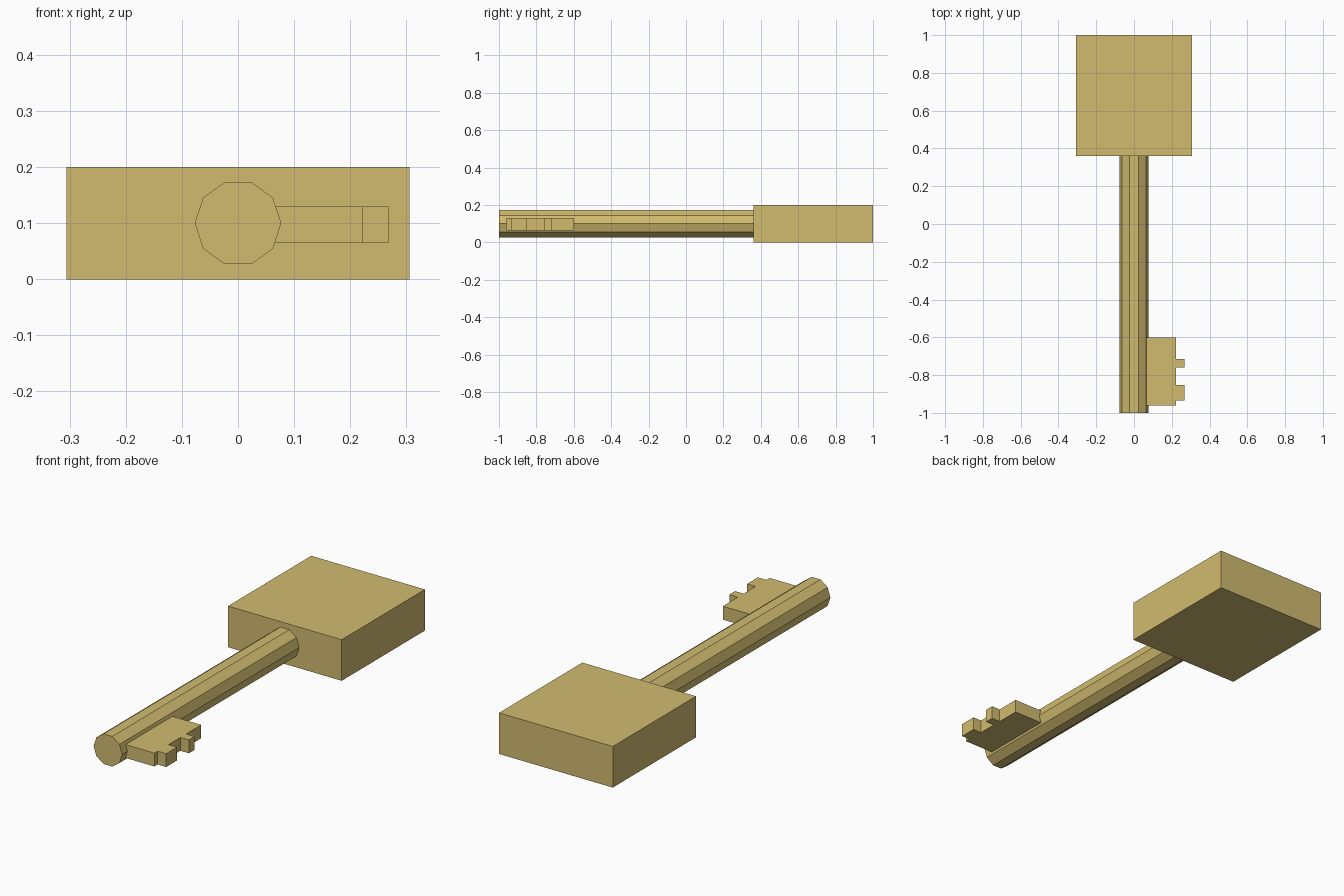
import bpy, bmesh, math

if "Cube" in bpy.data.objects:
    bpy.data.objects.remove(bpy.data.objects["Cube"])

gold = bpy.data.materials.new("old_gold")
gold.diffuse_color = (0.64, 0.50, 0.16, 1)
gold.use_nodes = True
gold.node_tree.nodes["Principled BSDF"].inputs["Base Color"].default_value = gold.diffuse_color


def extrude(name, points, direction):
    """Solid made from one flat outline pushed along a direction."""
    bm = bmesh.new()
    face = bm.faces.new([bm.verts.new(p) for p in points])
    result = bmesh.ops.extrude_face_region(bm, geom=[face], use_keep_orig=True)
    verts = [g for g in result["geom"] if isinstance(g, bmesh.types.BMVert)]
    bmesh.ops.translate(bm, verts=verts, vec=direction)
    bmesh.ops.recalc_face_normals(bm, faces=bm.faces)
    mesh = bpy.data.meshes.new(name)
    bm.to_mesh(mesh)
    bm.free()
    mesh.materials.append(gold)
    obj = bpy.data.objects.new(name, mesh)
    bpy.context.collection.objects.link(obj)
    return obj


# Square handle block
W = 0.306
extrude("key_handle", [(-W, 0.36, 0), (W, 0.36, 0), (W, 1, 0), (-W, 1, 0)], (0, 0, 0.2))

# Ten-sided shaft
R = 0.077
ring = [(R * math.cos(i * math.tau / 10), -1, 0.1 + R * math.sin(i * math.tau / 10))
        for i in range(10)]
extrude("key_shaft", ring, (0, 1.36, 0))

# Bit plate with two teeth
inner, edge, tip = 0.05, 0.222, 0.268
outline = [(inner, -0.96), (edge, -0.96)]
for y0, y1 in ((-0.935, -0.852), (-0.76, -0.716)):
    outline += [(edge, y0), (tip, y0), (tip, y1), (edge, y1)]
outline += [(edge, -0.6), (inner, -0.6)]
extrude("key_bit", [(x, y, 0.065) for x, y in outline], (0, 0, 0.065))
